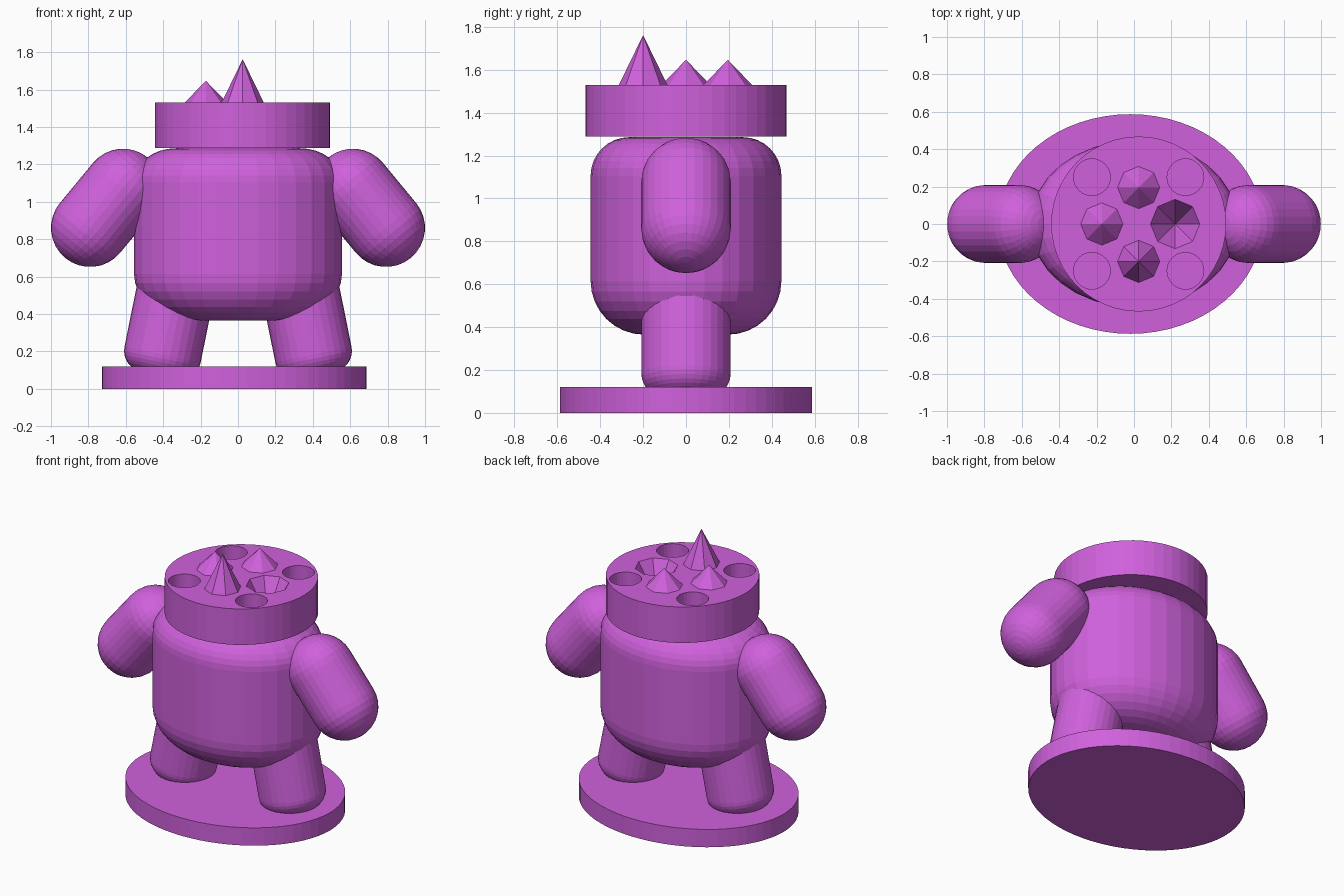
import bpy, bmesh
from math import sin, cos, pi
from mathutils import Vector, Matrix

if "Cube" in bpy.data.objects:
    bpy.data.objects.remove(bpy.data.objects["Cube"])

purple = bpy.data.materials.new("purple")
purple.diffuse_color = (0.63, 0.12, 0.72, 1)
purple.use_nodes = True
purple.node_tree.nodes["Principled BSDF"].inputs["Base Color"].default_value = purple.diffuse_color


def rounded_profile(r, z0, z1, low=0.0, high=0.0, steps=8):
    """Half outline (radius, z) of a cylinder with filleted bottom and top."""
    pts = []
    for f, z, sign, order in ((low, z0 + low, -1, range(steps, -1, -1)),
                              (high, z1 - high, 1, range(steps + 1))):
        if f == 0:
            pts.append((r, z))
            continue
        for i in order:
            a = pi / 2 * i / steps
            pts.append((r - f + f * cos(a), z + sign * f * sin(a)))
    return pts


def lathe(name, profile, sides, matrix=Matrix(), sx=1.0, sy=1.0):
    """Revolve an outline around z; ends become a pole or a flat cap."""
    bm = bmesh.new()
    rings = []
    for r, z in profile:
        if r < 1e-5:
            rings.append([bm.verts.new((0, 0, z))])
        else:
            rings.append([bm.verts.new((sx * r * cos(2 * pi * i / sides),
                                        sy * r * sin(2 * pi * i / sides), z))
                          for i in range(sides)])
    for a, b in zip(rings, rings[1:]):
        for i in range(sides):
            j = (i + 1) % sides
            quad = [a[i % len(a)], a[j % len(a)], b[j % len(b)], b[i % len(b)]]
            bm.faces.new(list(dict.fromkeys(quad)))
    for ring in (rings[0], rings[-1]):
        if len(ring) > 1:
            bm.faces.new(ring)
    bmesh.ops.recalc_face_normals(bm, faces=bm.faces)
    bm.transform(matrix)
    mesh = bpy.data.meshes.new(name)
    bm.to_mesh(mesh)
    bm.free()
    mesh.materials.append(purple)
    obj = bpy.data.objects.new(name, mesh)
    bpy.context.collection.objects.link(obj)
    return obj


def limb(name, start, end, r, low, high):
    """Rounded cylinder running from start to end (tips included)."""
    start, end = Vector(start), Vector(end)
    axis = end - start
    turn = Vector((0, 0, 1)).rotation_difference(axis).to_matrix().to_4x4()
    return lathe(name, rounded_profile(r, 0, axis.length, low, high), 32,
                 Matrix.Translation(start) @ turn)


# oval base
lathe("base", rounded_profile(1, 0, 0.12), 64,
      Matrix.Translation((-0.02, 0, 0)), 0.708, 0.587)

# oval body with rounded rims
lathe("body", rounded_profile(0.445, 0.365, 1.286, 0.25, 0.18), 32, sx=1.25)

# arms and legs
for s, side in ((-1, "left"), (1, "right")):
    d = Vector((s * 0.64, 0, -0.768)) * 0.209
    shoulder, hand = Vector((s * 0.615, 0, 1.075)), Vector((s * 0.79, 0, 0.86))
    limb(side + "_arm", shoulder - d, hand + d, 0.209, 0.209, 0.209)
    limb(side + "_leg", (s * 0.425, 0, 0.075), (s * 0.315, 0, 0.62), 0.208, 0.11, 0.08)

# head disc
HX, TOP = 0.025, 1.53
head = lathe("head", rounded_profile(0.468, 1.288, TOP), 48,
             Matrix.Translation((HX, 0, 0)))

# four round holes and one pyramid-shaped pit cut into the head
cutters = [lathe("hole_cutter", rounded_profile(0.098, TOP - 0.18, TOP + 0.05), 32,
                 Matrix.Translation((HX + 0.25 * i, 0.25 * j, 0)))
           for i in (-1, 1) for j in (-1, 1)]
cutters.append(lathe("pit_cutter", [(0, TOP - 0.22), (0.132, TOP), (0.132, TOP + 0.05)], 8,
                     Matrix.Translation((HX + 0.195, 0, 0))))
bpy.context.view_layer.objects.active = head
for c in cutters:
    c.hide_render = True
    mod = head.modifiers.new("cut", 'BOOLEAN')
    mod.operation, mod.solver, mod.object = 'DIFFERENCE', 'EXACT', c
    bpy.ops.object.modifier_apply(modifier=mod.name)
for c in cutters:
    bpy.data.objects.remove(c)

# eight-sided spikes, the front one taller
for name, x, y, h in (("front_spike", HX, -0.2, 0.232),
                      ("back_spike", HX, 0.195, 0.117),
                      ("side_spike", HX - 0.197, 0, 0.117)):
    lathe(name, [(0.113, TOP - 0.01), (0.113, TOP), (0, TOP + h)], 8,
          Matrix.Translation((x, y, 0)))
